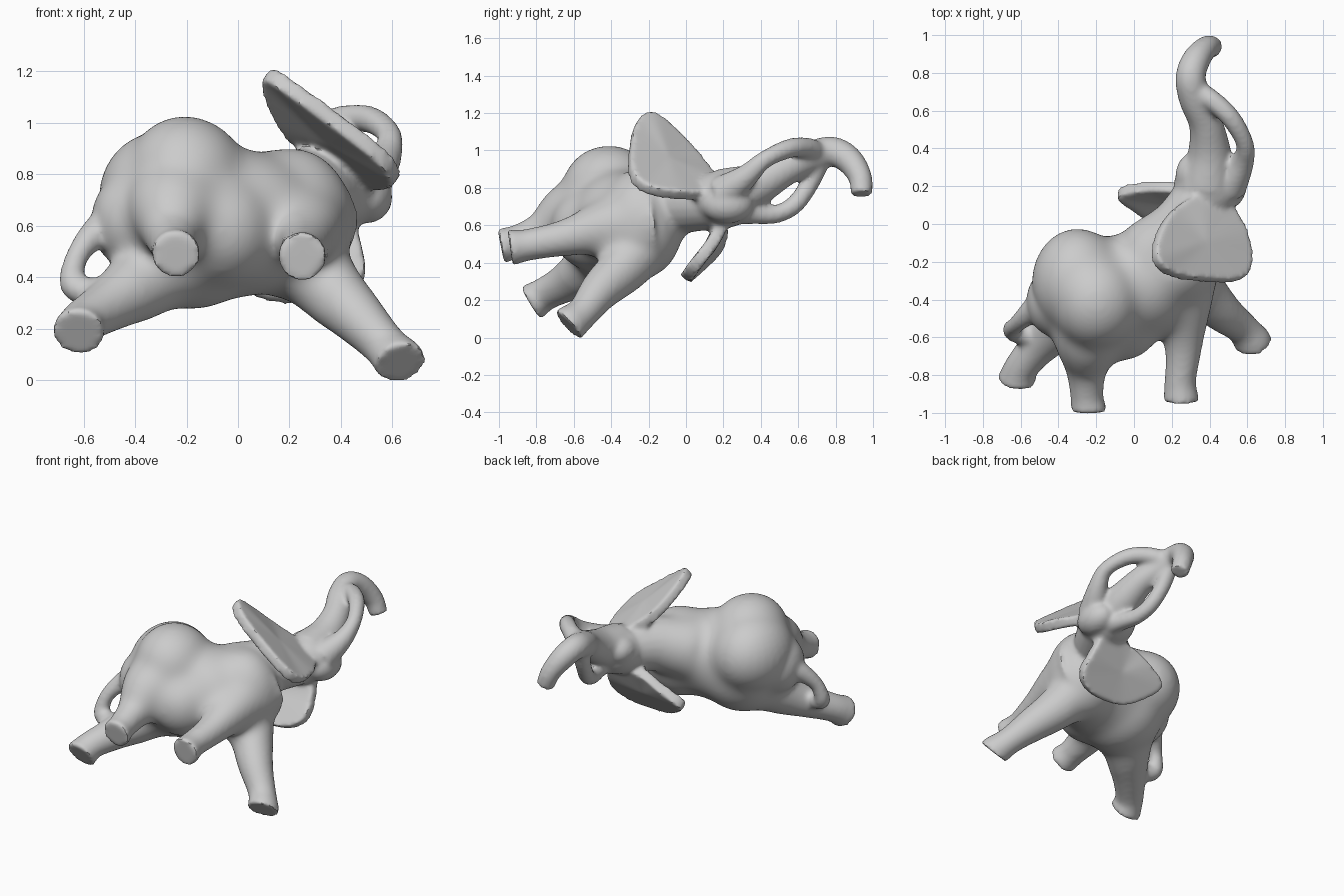
import bpy, bmesh, math
from mathutils import Vector, Matrix

if "Cube" in bpy.data.objects:
    bpy.data.objects.remove(bpy.data.objects["Cube"])

grey = bpy.data.materials.new("grey")
grey.diffuse_color = (0.6, 0.6, 0.6, 1)
grey.use_nodes = True
grey.node_tree.nodes["Principled BSDF"].inputs["Base Color"].default_value = grey.diffuse_color

bm = bmesh.new()


def ellipsoid(center, radii):
    m = Matrix.Translation(center) @ Matrix.Diagonal((*radii, 1))
    bmesh.ops.create_uvsphere(bm, u_segments=32, v_segments=20, radius=1, matrix=m)


def spline(pts, steps=6):
    """Smooth curve through (x, y, z, radius) points."""
    p = [Vector(q) for q in pts]
    p = [2 * p[0] - p[1]] + p + [2 * p[-1] - p[-2]]
    out = []
    for i in range(1, len(p) - 2):
        a, b, c, d = p[i - 1:i + 3]
        for k in range(steps):
            t = k / steps
            out.append(0.5 * (2 * b + (c - a) * t + (2 * a - 5 * b + 4 * c - d) * t * t
                              + (3 * b - a - 3 * c + d) * t ** 3))
    return out + [p[-2]]


def limb(pts, end_dir=None, n=20):
    """Tapered tube with flat ends along a smooth path."""
    path = spline(pts)
    rings, side = [], None
    for i, q in enumerate(path):
        d = (path[min(i + 1, len(path) - 1)] - path[max(i - 1, 0)]).xyz.normalized()
        if end_dir and i == len(path) - 1:
            d = Vector(end_dir).normalized()
        side = d.orthogonal() if side is None else side - d * side.dot(d)
        side.normalize()
        up = d.cross(side)
        rings.append([bm.verts.new(q.xyz + q.w * (side * math.cos(a) + up * math.sin(a)))
                      for a in (2 * math.pi * k / n for k in range(n))])
    for r, s in zip(rings, rings[1:]):
        for k in range(n):
            bm.faces.new((r[k], r[(k + 1) % n], s[(k + 1) % n], s[k]))
    bm.faces.new(rings[0][::-1])
    bm.faces.new(rings[-1])


def ear(outline, thick):
    """Slab with a smooth closed outline."""
    pts = [Vector(p) for p in outline]
    c = sum(pts, Vector()) / len(pts)
    normal = Vector()
    for a, b in zip(pts, pts[1:] + pts[:1]):
        normal += (a - c).cross(b - c)
    normal = normal.normalized() * thick / 2
    n = len(pts)
    loop = []
    for i in range(n):
        a, b, e, d = (pts[(i + k - 1) % n] for k in range(4))
        for t in (0, 0.25, 0.5, 0.75):
            loop.append(0.5 * (2 * b + (e - a) * t + (2 * a - 5 * b + 4 * e - d) * t * t
                               + (3 * b - a - 3 * e + d) * t ** 3))
    top = [bm.verts.new(p + normal) for p in loop]
    bot = [bm.verts.new(p - normal) for p in loop]
    ct, cb = bm.verts.new(c + normal), bm.verts.new(c - normal)
    m = len(loop)
    for i in range(m):
        j = (i + 1) % m
        bm.faces.new((top[i], top[j], ct))
        bm.faces.new((bot[j], bot[i], cb))
        bm.faces.new((top[j], top[i], bot[i], bot[j]))


# torso: rump, hips, belly, shoulders, neck
ellipsoid((-0.2, -0.41, 0.785), (0.24, 0.26, 0.245))
ellipsoid((-0.29, -0.31, 0.71), (0.25, 0.29, 0.26))
ellipsoid((-0.39, -0.41, 0.62), (0.18, 0.2, 0.2))
ellipsoid((-0.18, -0.36, 0.56), (0.29, 0.29, 0.29))
ellipsoid((0.0, -0.33, 0.61), (0.33, 0.29, 0.29))
ellipsoid((-0.06, -0.48, 0.58), (0.22, 0.25, 0.23))
ellipsoid((0.2, -0.24, 0.61), (0.25, 0.23, 0.30))
limb([(0.08, -0.18, 0.68, 0.21), (0.25, -0.03, 0.725, 0.175), (0.38, 0.17, 0.73, 0.15)])

# legs, with flared flat feet
limb([(-0.22, -0.36, 0.68, 0.26), (-0.24, -0.6, 0.65, 0.2), (-0.25, -0.77, 0.56, 0.115),
      (-0.25, -0.9, 0.515, 0.088), (-0.24, -0.99, 0.49, 0.096)], (0.0, -1, -0.2))
limb([(0.23, -0.2, 0.62, 0.24), (0.26, -0.42, 0.59, 0.16), (0.26, -0.62, 0.54, 0.11),
      (0.245, -0.82, 0.5, 0.085), (0.25, -0.94, 0.48, 0.096)], (0, -1, -0.15))
limb([(-0.22, -0.36, 0.52, 0.23), (-0.36, -0.5, 0.39, 0.155), (-0.49, -0.63, 0.3, 0.108),
      (-0.59, -0.75, 0.235, 0.09), (-0.62, -0.83, 0.185, 0.104)], (-0.1, -1, -0.6))
limb([(0.22, -0.24, 0.52, 0.2), (0.34, -0.34, 0.37, 0.14), (0.46, -0.46, 0.25, 0.108),
      (0.57, -0.55, 0.135, 0.087), (0.632, -0.63, 0.067, 0.102)], (0.2, -0.75, -0.7))

# tail curling onto the hind leg
limb([(-0.42, -0.36, 0.64, 0.1), (-0.54, -0.46, 0.58, 0.065), (-0.62, -0.53, 0.49, 0.045),
      (-0.645, -0.56, 0.39, 0.05), (-0.61, -0.58, 0.35, 0.055), (-0.5, -0.6, 0.34, 0.06)])

# head, brow, jaw
ellipsoid((0.39, 0.2, 0.74), (0.18, 0.18, 0.155))
ellipsoid((0.32, 0.26, 0.78), (0.1, 0.12, 0.09))
ellipsoid((0.5, 0.22, 0.71), (0.1, 0.14, 0.1))

# trunk
limb([(0.39, 0.22, 0.76, 0.15), (0.4, 0.38, 0.82, 0.115), (0.38, 0.53, 0.9, 0.09),
      (0.32, 0.67, 0.965, 0.085), (0.3, 0.78, 0.995, 0.08), (0.33, 0.87, 0.95, 0.075),
      (0.38, 0.93, 0.86, 0.064), (0.415, 0.94, 0.765, 0.058)])

# tusks, joined to the trunk
limb([(0.5, 0.2, 0.77, 0.1), (0.57, 0.32, 0.86, 0.065), (0.588, 0.42, 0.95, 0.048),
      (0.52, 0.55, 1.01, 0.052), (0.43, 0.64, 1.015, 0.055), (0.34, 0.7, 0.99, 0.06)])
limb([(0.43, 0.22, 0.7, 0.1), (0.41, 0.36, 0.665, 0.06), (0.38, 0.48, 0.66, 0.05),
      (0.35, 0.58, 0.71, 0.05), (0.32, 0.66, 0.82, 0.05), (0.31, 0.71, 0.93, 0.055)])

# ears
ear([(0.11, -0.19, 1.19), (0.2, -0.27, 1.14), (0.38, -0.3, 1.01), (0.56, -0.295, 0.87),
     (0.615, -0.21, 0.79), (0.59, -0.05, 0.76), (0.5, 0.1, 0.76), (0.36, 0.16, 0.83),
     (0.2, 0.07, 0.96), (0.12, -0.06, 1.1)], 0.068)
ear([(0.2, 0.2, 0.63), (0.42, 0.21, 0.64), (0.48, 0.15, 0.52), (0.485, 0.05, 0.39),
     (0.36, 0.0, 0.32), (0.12, 0.01, 0.32), (-0.05, 0.11, 0.41), (-0.08, 0.17, 0.48),
     (0.05, 0.2, 0.56)], 0.068)

bmesh.ops.recalc_face_normals(bm, faces=bm.faces[:])
mesh = bpy.data.meshes.new("elephant_body")
bm.to_mesh(mesh)
bm.free()
mesh.materials.append(grey)
body = bpy.data.objects.new("elephant_body", mesh)
bpy.context.collection.objects.link(body)
bpy.context.view_layer.objects.active = body
body.select_set(True)

# blend all parts into one skin
remesh = body.modifiers.new("blend", 'REMESH')
remesh.mode = 'VOXEL'
remesh.voxel_size = 0.014
remesh.use_smooth_shade = True
bpy.ops.object.modifier_apply(modifier="blend")

# soften the torso strongly and everything else lightly
torso = body.vertex_groups.new(name="torso")
middle = Vector((-0.03, -0.38, 0.62))
for v in body.data.vertices:
    w = min(1, (0.52 - (v.co - middle).length) / 0.12)
    if w > 0:
        torso.add([v.index], w, 'REPLACE')
for name, count, group in (("torso_soften", 120, "torso"), ("soften", 8, "")):
    smooth = body.modifiers.new(name, 'SMOOTH')
    smooth.factor = 0.5
    smooth.iterations = count
    smooth.vertex_group = group
    bpy.ops.object.modifier_apply(modifier=name)
bpy.ops.object.shade_smooth_by_angle(angle=math.radians(40))
